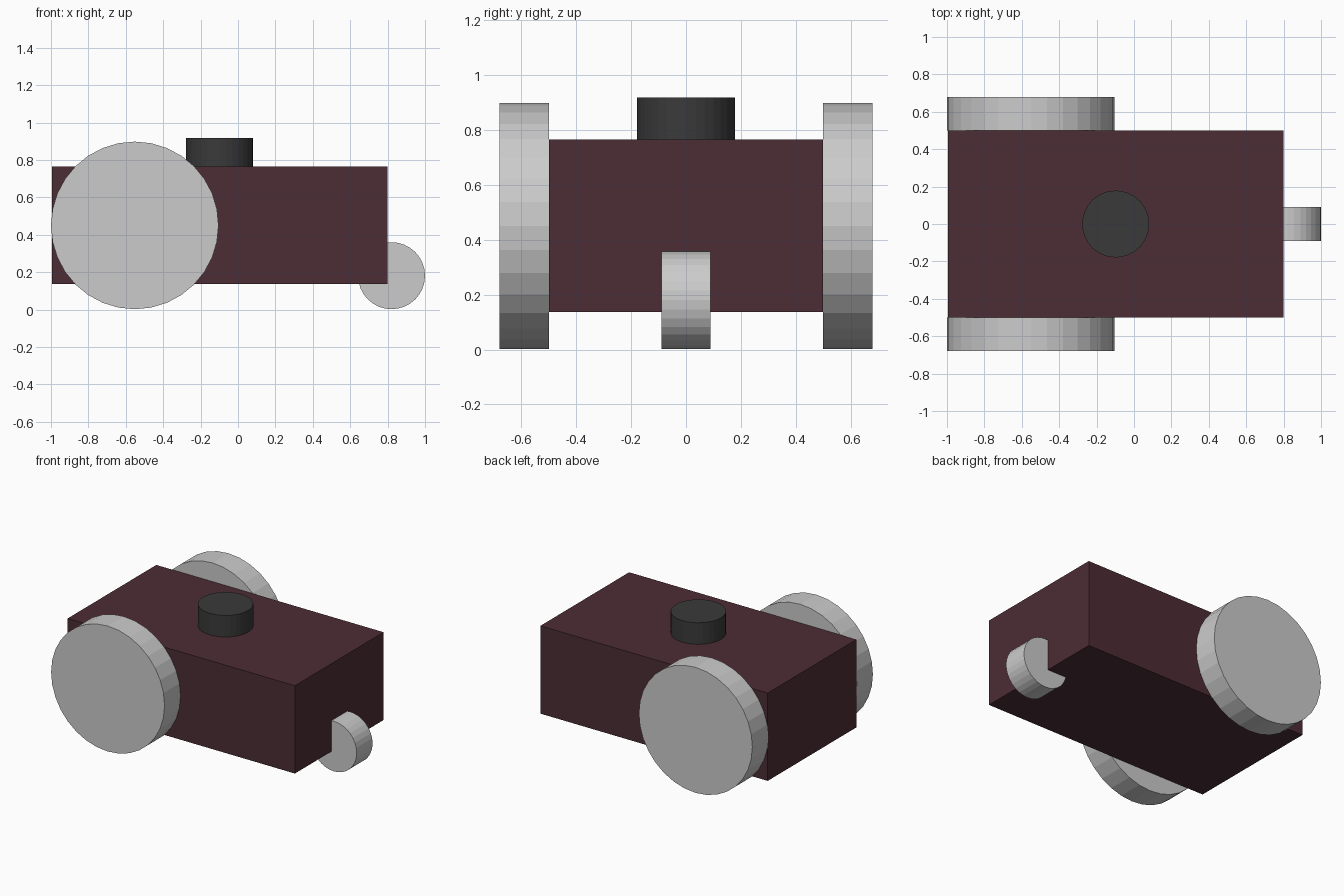
import bpy
from math import radians

cube = bpy.data.objects.get("Cube")
if cube:
    bpy.data.objects.remove(cube, do_unlink=True)


def material(name, color):
    mat = bpy.data.materials.new(name)
    mat.use_nodes = True
    mat.diffuse_color = (*color, 1)
    mat.node_tree.nodes["Principled BSDF"].inputs["Base Color"].default_value = (*color, 1)
    return mat


maroon = material("dark maroon", (0.072, 0.026, 0.035))
light_grey = material("light grey", (0.6, 0.6, 0.6))
charcoal = material("charcoal", (0.042, 0.042, 0.042))


def finish(name, mat):
    obj = bpy.context.object
    obj.name = obj.data.name = name
    obj.data.materials.append(mat)
    return obj


def cylinder(name, mat, radius, depth, location, tilt=0):
    bpy.ops.mesh.primitive_cylinder_add(vertices=32, radius=radius, depth=depth,
                                        location=location, rotation=(tilt, 0, 0))
    return finish(name, mat)


# Box body
bpy.ops.mesh.primitive_cube_add(size=1, location=(-0.098, 0, 0.451))
body = finish("body", maroon)
body.scale = (1.795, 1.0, 0.627)

# Large side wheels, flush against the body
for side, y in (("right", -0.59), ("left", 0.59)):
    cylinder(f"{side}_wheel", light_grey, 0.448, 0.18, (-0.552, y, 0.45), radians(90))

# Small wheel partly sunk into the end of the body
cylinder("small_wheel", light_grey, 0.179, 0.18, (0.821, 0, 0.181), radians(90))

# Round sensor on the deck
cylinder("top_sensor", charcoal, 0.179, 0.155, (-0.098, 0, 0.841))
